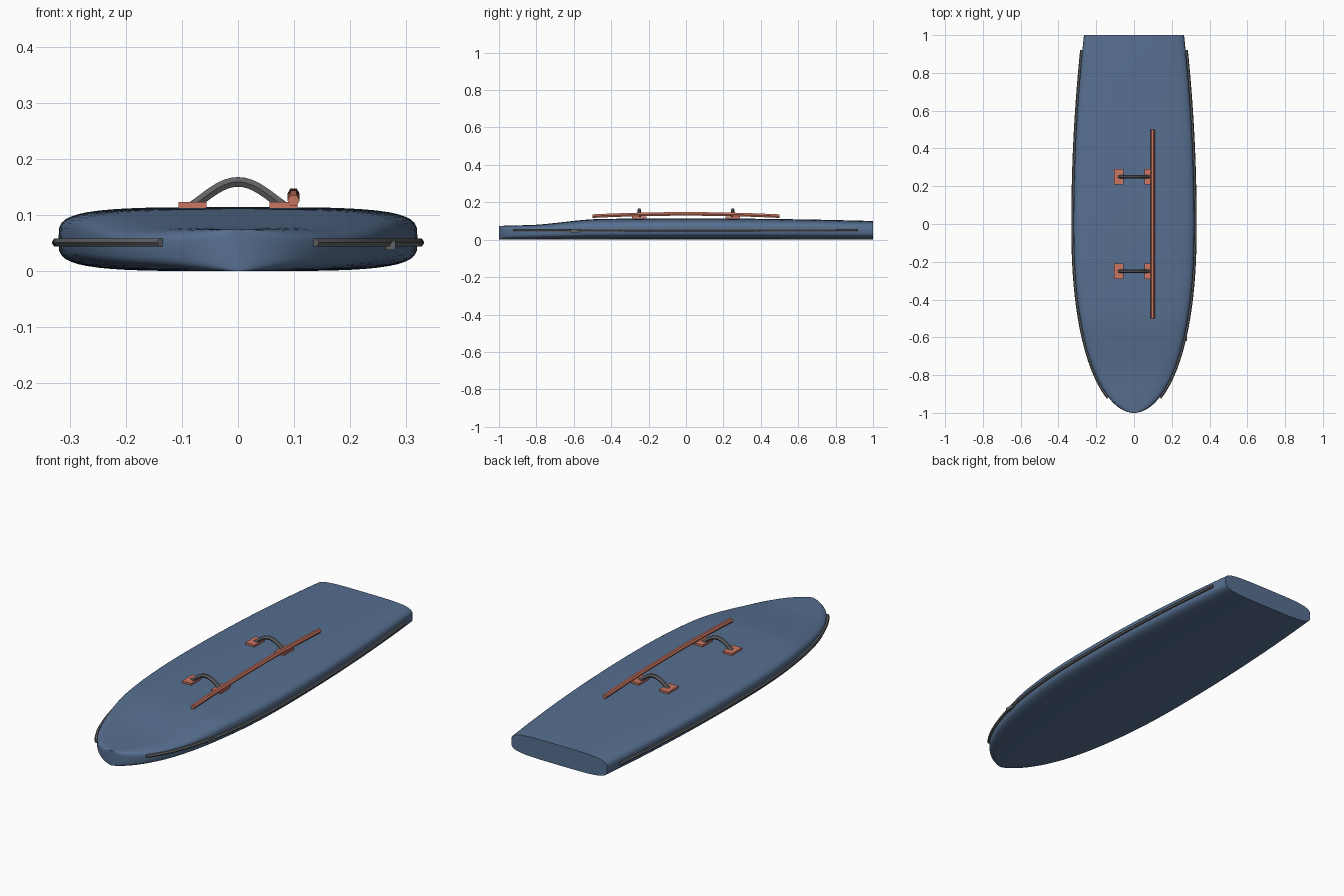
import bpy, bmesh, math

if "Cube" in bpy.data.objects:
    bpy.data.objects.remove(bpy.data.objects["Cube"], do_unlink=True)


def material(name, rgb):
    m = bpy.data.materials.new(name)
    m.use_nodes = True
    m.diffuse_color = (*rgb, 1)
    m.node_tree.nodes["Principled BSDF"].inputs["Base Color"].default_value = (*rgb, 1)
    return m


BLUE = material("board_blue", (0.095, 0.16, 0.28))
GREY = material("rail_grey", (0.12, 0.125, 0.13))
CORAL = material("trim_coral", (0.60, 0.18, 0.12))


def add_object(name, bm, mat):
    bmesh.ops.recalc_face_normals(bm, faces=bm.faces)
    mesh = bpy.data.meshes.new(name)
    bm.to_mesh(mesh)
    bm.free()
    ob = bpy.data.objects.new(name, mesh)
    bpy.context.collection.objects.link(ob)
    mesh.materials.append(mat)
    return ob


def smooth(ob, angle=35):
    bpy.ops.object.select_all(action="DESELECT")
    ob.select_set(True)
    bpy.context.view_layer.objects.active = ob
    bpy.ops.object.shade_smooth_by_angle(angle=math.radians(angle))


def box(name, centre, size, mat):
    bm = bmesh.new()
    bmesh.ops.create_cube(bm, size=1)
    bmesh.ops.scale(bm, vec=size, verts=bm.verts)
    bmesh.ops.translate(bm, vec=centre, verts=bm.verts)
    return add_object(name, bm, mat)


def tube(name, points, radius, mat):
    curve = bpy.data.curves.new(name, "CURVE")
    curve.dimensions = "3D"
    curve.bevel_depth = radius
    curve.bevel_resolution = 1
    curve.use_fill_caps = True
    spline = curve.splines.new("POLY")
    spline.points.add(len(points) - 1)
    for p, co in zip(spline.points, points):
        p.co = (*co, 1)
    ob = bpy.data.objects.new(name, curve)
    bpy.context.collection.objects.link(ob)
    bpy.ops.object.select_all(action="DESELECT")
    ob.select_set(True)
    bpy.context.view_layer.objects.active = ob
    bpy.ops.object.convert(target="MESH")
    ob = bpy.context.object
    ob.data.materials.clear()
    ob.data.materials.append(mat)
    smooth(ob, 50)
    return ob


# Board outline and deck height along the length
def half_width(y):
    if y < 0:
        return 0.32 * math.sqrt(max(0, 1 - abs(y) ** 2.3))
    return 0.32 - 0.055 * y * y


def deck_height(y):
    t = min(1, max(0, (y + 0.85) / 0.4))
    return 0.114 - 0.014 * y * y - 0.026 * (1 - t * t * (3 - 2 * t))


def signed_root(v):
    return math.copysign(math.sqrt(abs(v)), v)


# Board: rounded cross-sections lofted from nose to square tail
STEPS, SIDES = 64, 48
bm = bmesh.new()
rings = []
for i in range(STEPS + 1):
    y = 1 - 2 * math.cos(i / STEPS * math.pi / 2)
    w, h = max(half_width(y), 0.0005), deck_height(y) / 2
    angles = [2 * math.pi * k / SIDES for k in range(SIDES)]
    rings.append([bm.verts.new((w * signed_root(math.cos(a)), y,
                                h + h * signed_root(math.sin(a)))) for a in angles])
for a, b in zip(rings, rings[1:]):
    for k in range(SIDES):
        n = (k + 1) % SIDES
        bm.faces.new((a[k], a[n], b[n], b[k]))
bm.faces.new(rings[0])
bm.faces.new(rings[-1])
smooth(add_object("board", bm, BLUE))

# Side rails following the outline
for side, sx in (("left", 1), ("right", -1)):
    ys = [-0.92 + 1.84 * i / 48 for i in range(49)]
    tube(side + "_rail", [(sx * (half_width(y) + 0.004), y, 0.051) for y in ys], 0.008, GREY)

# Small clip under the left rail
box("rail_clip", (0.272, -0.595, 0.046), (0.018, 0.05, 0.016), GREY)

# Arched handles on mounting pads
for end, y in (("front", -0.25), ("rear", 0.25)):
    arch = []
    for i in range(17):
        t = i / 8 - 1
        arch.append((0.08 * t, y, 0.117 + 0.042 * math.cos(t * math.pi / 2) ** 1.1))
    tube(end + "_handle", arch, 0.01, GREY)
    for side, sx in (("left", 1), ("right", -1)):
        box(end + "_" + side + "_pad", (sx * 0.081, y, 0.116), (0.05, 0.08, 0.014), CORAL)

# Long bowed grab bar beside the handles
bar = []
for i in range(25):
    y = i / 24 - 0.5
    bar.append((0.099, y, 0.138 - 0.012 * (2 * y) ** 2))
tube("grab_bar", bar, 0.011, CORAL)
